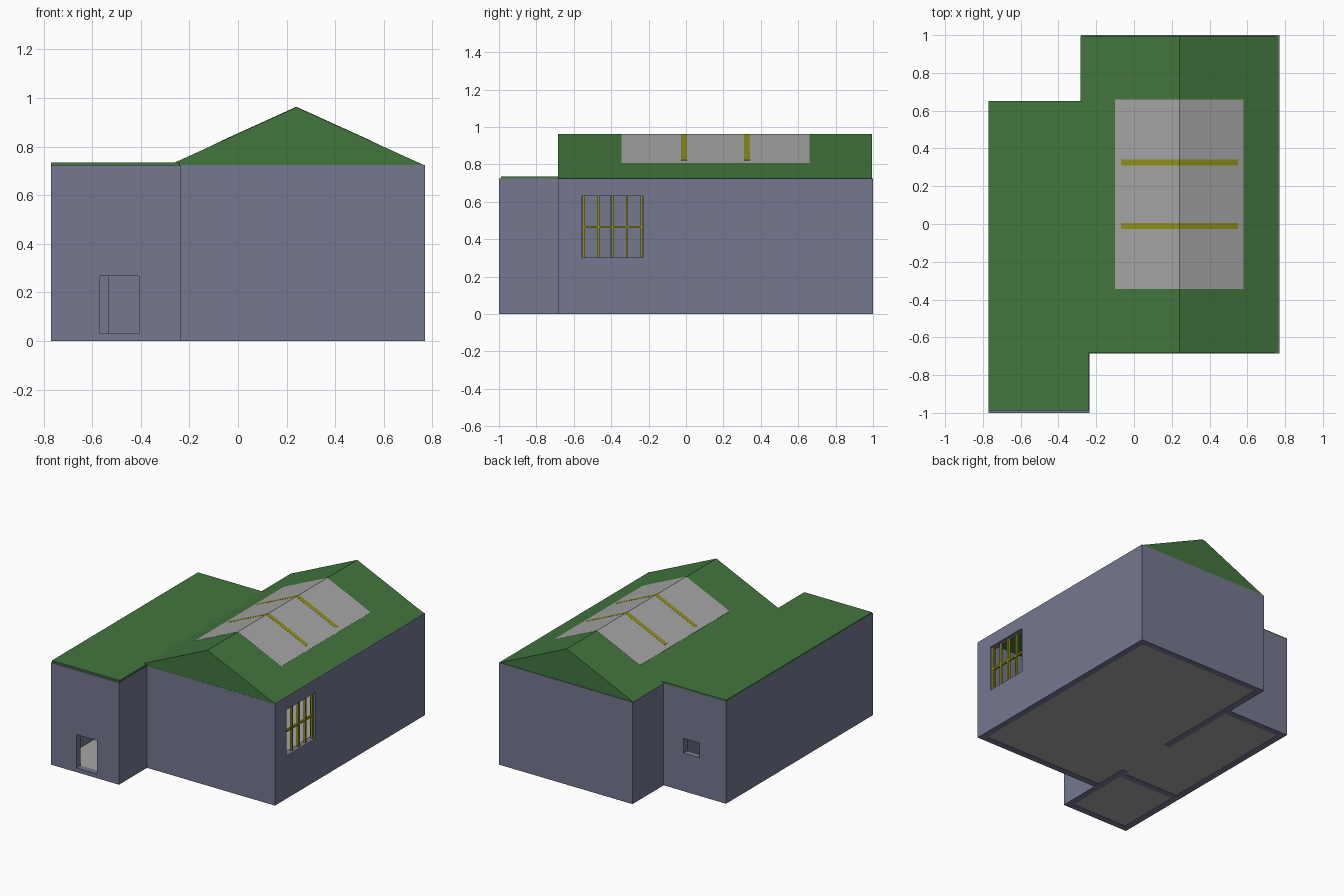
import bpy, bmesh
from mathutils import Vector

if "Cube" in bpy.data.objects:
    bpy.data.objects.remove(bpy.data.objects["Cube"])


def material(name, rgb):
    m = bpy.data.materials.new(name)
    m.diffuse_color = (*rgb, 1)
    m.use_nodes = True
    m.node_tree.nodes["Principled BSDF"].inputs["Base Color"].default_value = m.diffuse_color
    return m


WALL = material("slate_wall", (0.178, 0.188, 0.275))
GREEN = material("green_roof", (0.055, 0.18, 0.047))
YELLOW = material("yellow_bar", (0.28, 0.27, 0.009))
GREY = material("mid_grey", (0.38, 0.38, 0.38))


def prism(name, points, direction, mat=None):
    """Extrude a flat outline of 3D points along a direction."""
    bm = bmesh.new()
    face = bm.faces.new([bm.verts.new(p) for p in points])
    out = bmesh.ops.extrude_face_region(bm, geom=[face])
    moved = [v for v in out["geom"] if isinstance(v, bmesh.types.BMVert)]
    bmesh.ops.translate(bm, vec=Vector(direction), verts=moved)
    bmesh.ops.recalc_face_normals(bm, faces=bm.faces)
    me = bpy.data.meshes.new(name)
    bm.to_mesh(me)
    bm.free()
    ob = bpy.data.objects.new(name, me)
    bpy.context.collection.objects.link(ob)
    if mat:
        me.materials.append(mat)
    return ob


def plan(name, outline, z0, z1, mat=None):
    return prism(name, [(x, y, z0) for x, y in outline], (0, 0, z1 - z0), mat)


def box(name, x0, x1, y0, y1, z0, z1, mat=None):
    return plan(name, [(x0, y0), (x1, y0), (x1, y1), (x0, y1)], z0, z1, mat)


def profile(name, section, y0, y1, mat=None):
    return prism(name, [(x, y0, z) for x, z in section], (0, y1 - y0, 0), mat)


H, T = 0.724, 0.045          # wall height and thickness
RIDGE_X, RIDGE_Z, SLOPE = 0.24, 0.962, 0.4545


def footprint(t):
    """Stepped outline of the building, inset by t."""
    return [(-0.77 + t, -1 + t), (-0.235 - t, -1 + t), (-0.235 - t, -0.685 + t),
            (0.77 - t, -0.685 + t), (0.77 - t, 1 - t), (-0.28 + t, 1 - t),
            (-0.28 + t, 0.65 - t), (-0.77 + t, 0.65 - t)]


# Walls: solid block with rooms and openings cut out
walls = plan("walls", footprint(0), 0, H, WALL)
cuts = [
    (-0.235, 0.725, -0.64, 0.955, -1, 2),        # main hall
    (-0.725, -0.28, -0.43, 0.605, -1, 2),        # side room
    (-0.725, -0.28, -0.955, -0.475, -1, 2),      # entry room
    (-0.30, -0.21, -0.40, 0.03, -1, 2),          # passage to hall
    (-0.71, -0.535, -0.50, -0.40, 0.02, 0.40),   # inner doorway
    (-0.567, -0.407, -1.1, -0.90, 0.03, 0.267),  # front door
    (0.70, 0.80, -0.555, -0.23, 0.303, 0.63),    # side window
    (-0.56, -0.435, 0.58, 0.70, 0.27, 0.375),    # small back window
]
cutters = []
for c in cuts:
    cutter = box("cutter", *c)
    cutter.hide_render = True
    mod = walls.modifiers.new("cut", "BOOLEAN")
    mod.operation, mod.solver, mod.object = "DIFFERENCE", "EXACT", cutter
    cutters.append(cutter)
bpy.context.view_layer.update()
evaluated = walls.evaluated_get(bpy.context.evaluated_depsgraph_get())
cut_mesh = bpy.data.meshes.new_from_object(evaluated)
walls.modifiers.clear()
walls.data = cut_mesh
for c in cutters:
    bpy.data.objects.remove(c)

# Floor slab between the walls
plan("floor", footprint(T), 0.003, 0.03, GREY)

# Flat roof on the side wing, gable roof on the hall
box("flat_roof", -0.77, -0.238, -0.988, 0.65, H, 0.735, GREEN)
profile("gable_roof", [(-0.283, H), (RIDGE_X, RIDGE_Z), (0.765, H)], -0.684, 0.995, GREEN)


def ridge_strip(name, half, y0, y1, lift, mat=None):
    """Thin inverted V lying on both roof slopes."""
    low = RIDGE_Z - half * SLOPE
    left, right = RIDGE_X - half, RIDGE_X + half
    profile(name, [(left, low - 0.004), (left, low + lift), (RIDGE_X, RIDGE_Z + lift),
                   (right, low + lift), (right, low - 0.004), (RIDGE_X, RIDGE_Z - 0.004)],
            y0, y1, mat)


# Skylight panel with two cross bars, almost flush with the roof
ridge_strip("skylight", 0.34, -0.345, 0.66, 0.001, GREY)
for y in (-0.01, 0.325):
    ridge_strip("skylight_bar", 0.31, y - 0.016, y + 0.016, 0.002, YELLOW)

# Window grille
for i in range(5):
    y = -0.547 + i * 0.0773
    box("window_upright", 0.74, 0.756, y - 0.006, y + 0.006, 0.303, 0.63, YELLOW)
box("window_crossbar", 0.741, 0.755, -0.555, -0.23, 0.459, 0.472, YELLOW)
